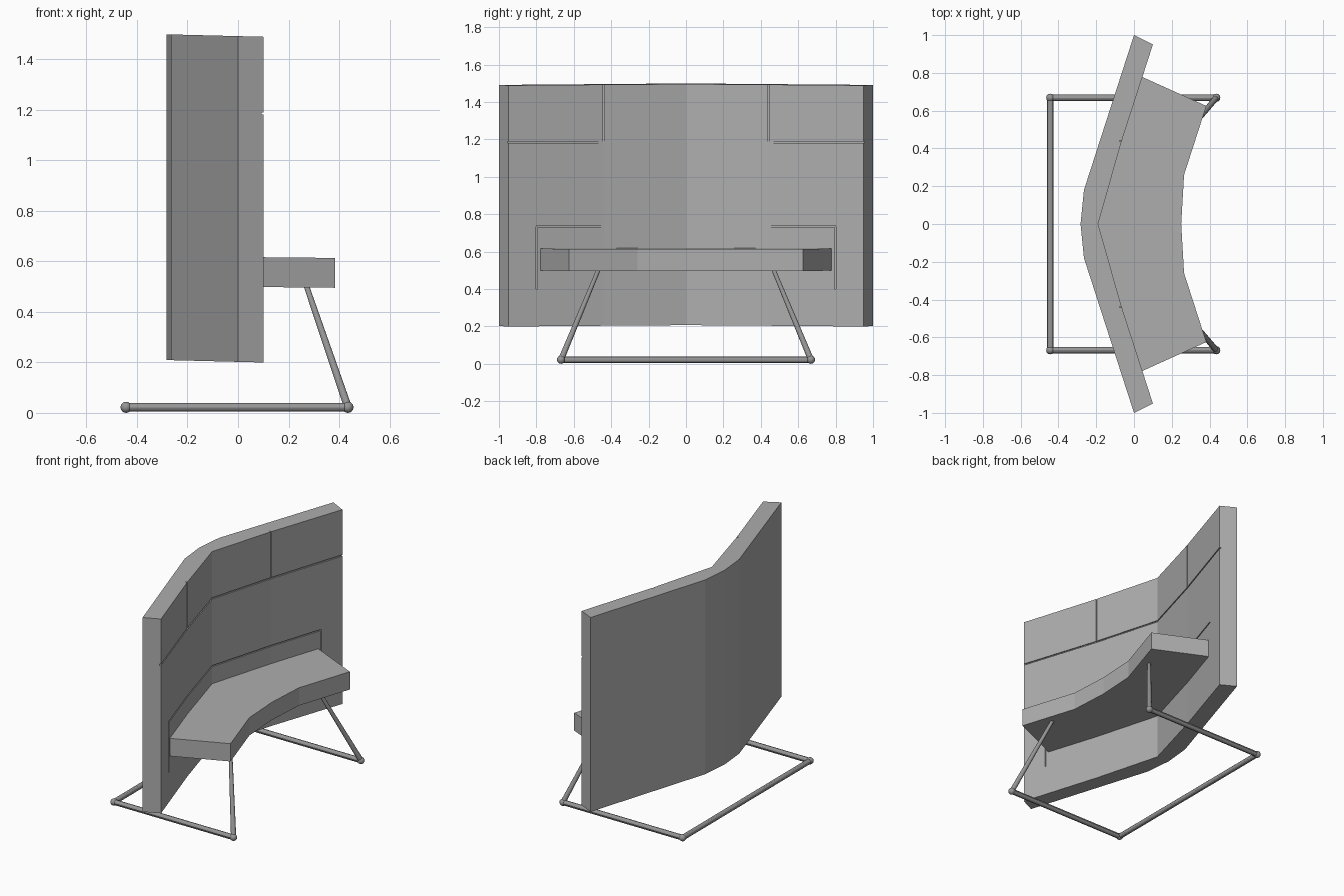
import bpy
import bmesh
from mathutils import Vector

cube = bpy.data.objects.get("Cube")
if cube:
    bpy.data.objects.remove(cube, do_unlink=True)


def material(name, value):
    mat = bpy.data.materials.new(name)
    mat.use_nodes = True
    colour = (value, value, value, 1)
    mat.diffuse_color = colour
    mat.node_tree.nodes["Principled BSDF"].inputs["Base Color"].default_value = colour
    return mat


fabric = material("grey fabric", 0.42)
steel = material("dark grey steel", 0.3)


def add_object(name, bm, mat):
    bmesh.ops.recalc_face_normals(bm, faces=bm.faces)
    mesh = bpy.data.meshes.new(name)
    bm.to_mesh(mesh)
    bm.free()
    mesh.materials.append(mat)
    obj = bpy.data.objects.new(name, mesh)
    bpy.context.collection.objects.link(obj)
    return obj


def prism(name, outline, low, high, mat, slope=0.0):
    """Plan outline extruded upwards; slope tips it gently towards +x."""
    bm = bmesh.new()
    face = bm.faces.new([bm.verts.new((x, y, low)) for x, y in outline])
    top = bmesh.ops.extrude_face_region(bm, geom=[face])["geom"]
    for v in top:
        if isinstance(v, bmesh.types.BMVert):
            v.co.z = high
    for v in bm.verts:
        v.co.z -= slope * v.co.x
    return add_object(name, bm, mat)


def mirrored(half):
    """Complete a half outline (y >= 0) with its reflection in y."""
    return half + [(x, -y) for x, y in reversed(half) if y > 0]


def sheet(half, front, back):
    """Band that follows a half line, grown forwards and backwards in x."""
    line = [(x, -y) for x, y in reversed(half) if y > 0] + half
    return [(x + front, y) for x, y in line] + [(x - back, y) for x, y in reversed(line)]


# Curved privacy screen
inner = [(-0.19, 0), (-0.065, 0.44), (0.1, 0.95)]
outer = [(0, 1), (-0.265, 0.18), (-0.283, 0)]
line = inner + outer[:-1]
outline = line + [outer[-1]] + [(x, -y) for x, y in reversed(line) if y > 0]
screen = prism("screen", outline, 0.202, 1.491, fabric, 0.025)

# Upholstery seams, cut as narrow grooves
long_line = inner[:2] + [(0.119, 1.01)]
short_line = inner[:2] + [(0.051, 0.8)]
cutters = [
    prism("upper_seam_cutter", sheet(long_line, 0.05, 0.008), 1.18, 1.189, fabric),
    prism("lower_seam_cutter", sheet(short_line, 0.05, 0.008), 0.731, 0.739, fabric),
]
for side in (-1, 1):
    for x, y, low, high in ((-0.065, 0.44, 1.184, 1.6), (0.051, 0.798, 0.4, 0.735)):
        plan = [(x - 0.012, side * y - 0.003), (x + 0.06, side * y - 0.003),
                (x + 0.06, side * y + 0.003), (x - 0.012, side * y + 0.003)]
        cutters.append(prism("upright_seam_cutter", plan, low, high, fabric))

bpy.context.view_layer.objects.active = screen
for cutter in cutters:
    seam = screen.modifiers.new("seam", "BOOLEAN")
    seam.operation = "DIFFERENCE"
    seam.solver = "EXACT"
    seam.object = cutter
    bpy.ops.object.modifier_apply(modifier=seam.name)
    bpy.data.objects.remove(cutter, do_unlink=True)

# Bench seat wrapped into the screen
seat_half = [(0.25, 0), (0.265, 0.26), (0.383, 0.625), (0.04, 0.78), (-0.075, 0.44), (-0.2, 0)]
seat_plan = seat_half + [(x, -y) for x, y in reversed(seat_half) if y > 0]
prism("seat", seat_plan, 0.499, 0.617, fabric, 0.01)


# Tubular floor frame
def tube(name, start, end, r1, r2):
    start, end = Vector(start), Vector(end)
    axis = end - start
    bm = bmesh.new()
    bmesh.ops.create_cone(bm, cap_ends=True, segments=12, radius1=r1, radius2=r2,
                          depth=axis.length)
    bmesh.ops.rotate(bm, verts=bm.verts, matrix=axis.to_track_quat("Z", "Y").to_matrix())
    bmesh.ops.translate(bm, verts=bm.verts, vec=(start + end) / 2)
    return add_object(name, bm, steel)


def joint(name, centre):
    bm = bmesh.new()
    bmesh.ops.create_uvsphere(bm, u_segments=12, v_segments=8, radius=0.022)
    bmesh.ops.translate(bm, verts=bm.verts, vec=centre)
    return add_object(name, bm, steel)


floor, rail = 0.022, 0.017
parts = [tube("rear_rail", (-0.443, -0.668, floor), (-0.443, 0.668, floor), rail, rail)]
for side, word in ((-1, "right"), (1, "left")):
    rear = (-0.443, side * 0.668, floor)
    front = (0.435, side * 0.668, floor)
    leg_top = (0.268, side * 0.465, 0.51)
    parts += [tube(word + "_rail", rear, front, rail, rail),
              tube(word + "_leg", front, leg_top, 0.016, 0.011),
              joint(word + "_rear_joint", rear),
              joint(word + "_front_joint", front)]

bpy.ops.object.select_all(action="DESELECT")
for part in parts:
    part.select_set(True)
bpy.context.view_layer.objects.active = parts[0]
bpy.ops.object.shade_smooth_by_angle()
